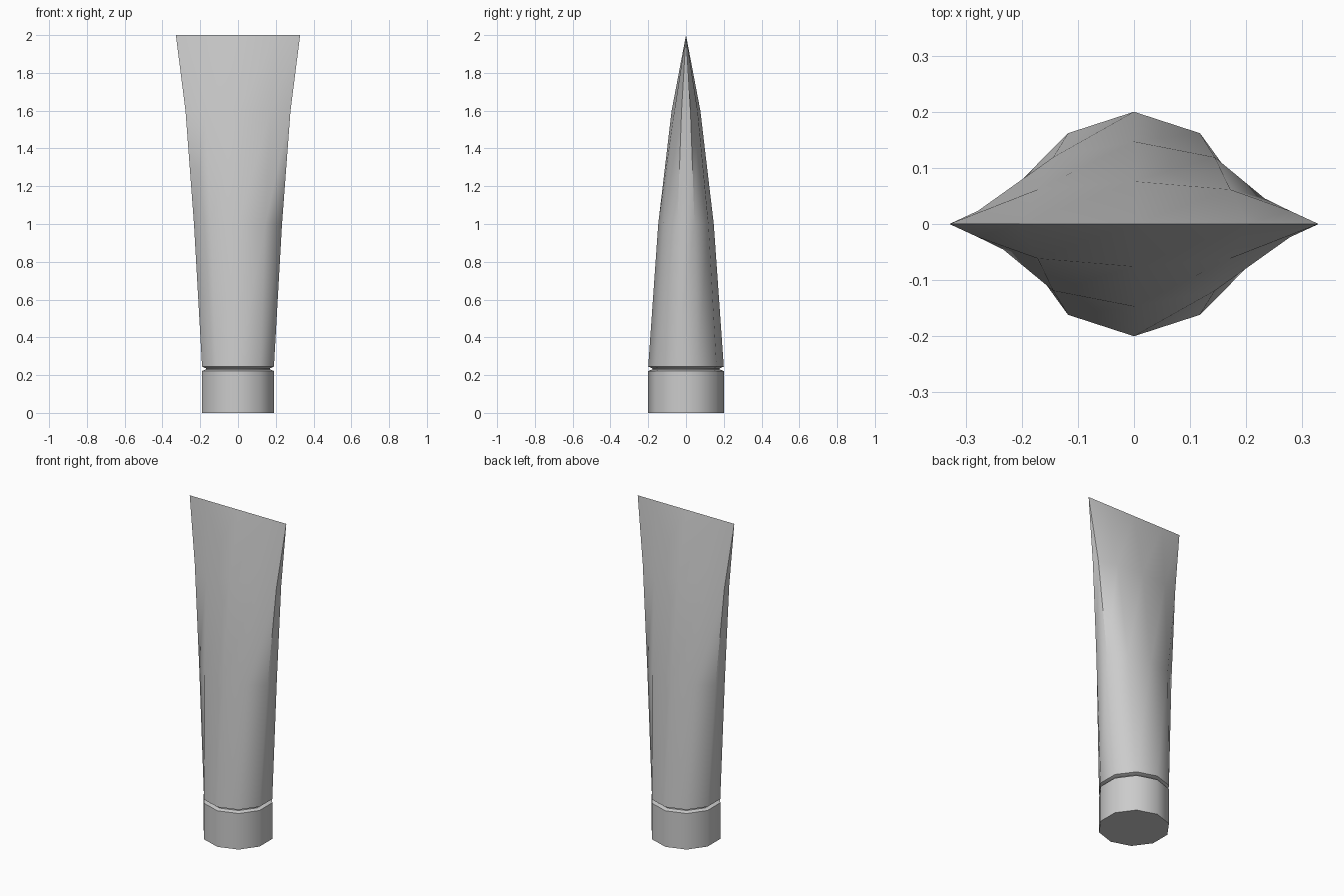
import bpy, bmesh, math

if "Cube" in bpy.data.objects:
    bpy.data.objects.remove(bpy.data.objects["Cube"])

SIDES = 10
grey = bpy.data.materials.new("light_grey")
grey.diffuse_color = (0.6, 0.6, 0.6, 1)
grey.use_nodes = True
grey.node_tree.nodes["Principled BSDF"].inputs["Base Color"].default_value = grey.diffuse_color


def loft(name, rings, cap_top):
    """Skin ten-sided elliptical rings given as (z, x radius, y radius)."""
    bm = bmesh.new()
    rows = []
    for z, rx, ry in rings:
        angles = [math.pi / 2 + i * math.tau / SIDES for i in range(SIDES)]
        rows.append([bm.verts.new((rx * math.cos(a), ry * math.sin(a), z)) for a in angles])
    for low, high in zip(rows, rows[1:]):
        for i in range(SIDES):
            j = (i + 1) % SIDES
            bm.faces.new((low[i], low[j], high[j], high[i]))
    bm.faces.new(rows[0][::-1])
    if cap_top:
        bm.faces.new(rows[-1])
    # Weld the flattened ring into one crimped edge
    bmesh.ops.remove_doubles(bm, verts=bm.verts, dist=0.0005)
    bmesh.ops.recalc_face_normals(bm, faces=bm.faces)
    mesh = bpy.data.meshes.new(name)
    bm.to_mesh(mesh)
    bm.free()
    mesh.materials.append(grey)
    obj = bpy.data.objects.new(name, mesh)
    bpy.context.collection.objects.link(obj)
    bpy.ops.object.select_all(action='DESELECT')
    obj.select_set(True)
    bpy.context.view_layer.objects.active = obj
    bpy.ops.object.shade_smooth_by_angle(angle=math.radians(60))
    return obj


# Screw cap, with its top sloping in to the groove
loft("cap", [(0, 0.2, 0.2), (0.222, 0.2, 0.2), (0.23, 0.178, 0.178)], True)

# Narrow neck inside the groove
loft("neck", [(0.228, 0.178, 0.178), (0.238, 0.178, 0.178)], True)

# Squeezable tube, round at the shoulder and crimped flat at the end
K = math.cos(math.radians(18))
loft("tube", [(0.236, 0.178, 0.178), (0.245, 0.2, 0.2), (1.0, 0.233 / K, 0.147),
              (1.6, 0.278 / K, 0.076), (2.0, 0.329 / K, 0)], False)
